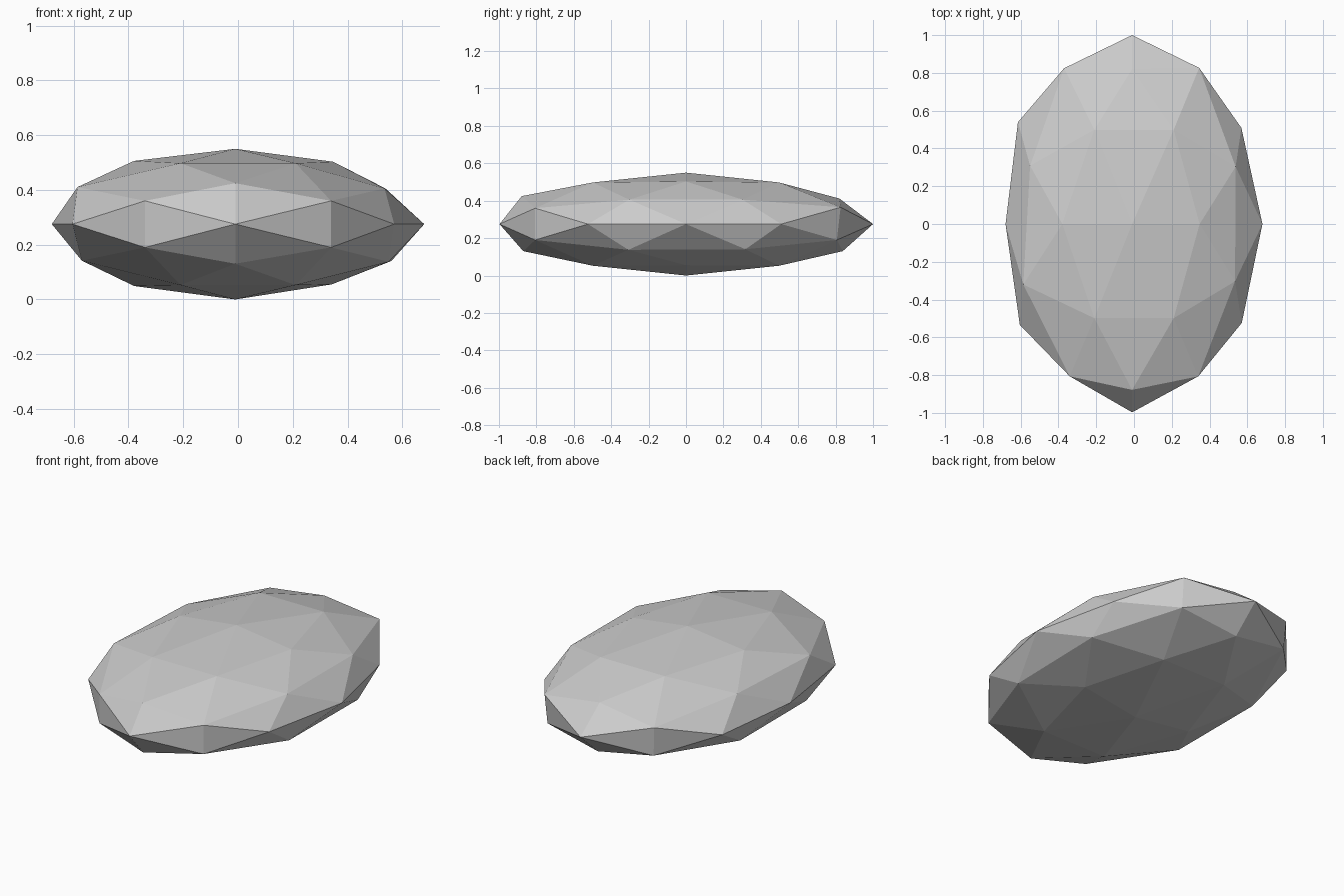
import bpy, bmesh
from mathutils import Vector

if "Cube" in bpy.data.objects:
    bpy.data.objects.remove(bpy.data.objects["Cube"])

HALF = Vector((0.68, 0.997, 0.275))    # half sizes of the flattened stone
PHI = (1 + 5 ** 0.5) / 2

# Directions of a once-subdivided icosahedron with its two-fold axes on x, y, z
base = []
signs = (-1, 1)
for turn in range(3):
    def cyc(a, b, c):
        v = [a, b, c]
        return Vector(v[-turn:] + v[:-turn]).normalized()
    for s in signs:
        base.append(cyc(s, 0, 0))
        for t in signs:
            base.append(cyc(s, 0, t * PHI))
            for u in signs:
                base.append(cyc(s * 0.309, t * 0.5, u * 0.809))

bm = bmesh.new()
for p in base:
    bm.verts.new(p)
bmesh.ops.convex_hull(bm, input=bm.verts[:])
bmesh.ops.recalc_face_normals(bm, faces=bm.faces[:])

# Small irregularities that make the stone look natural: direction -> offset
nudges = [
    ((.851, .526, 0), (-.01, -.015, 0)),
    ((.851, -.526, 0), (-.008, 0, 0)),
    ((-.851, -.526, 0), (-.026, -.01, 0)),
    ((-.851, .526, 0), (-.036, .015, 0)),
    ((.526, 0, .851), (-.01, 0, -.006)),
    ((.526, 0, -.851), (-.015, 0, .014)),
    ((-.526, 0, .851), (-.022, 0, -.003)),
    ((-.526, 0, -.851), (-.022, 0, .008)),
    ((.809, .309, .5), (-.012, -.005, -.007)),
    ((.809, -.309, .5), (-.015, .005, -.007)),
    ((.809, .309, -.5), (.01, .01, .003)),
    ((-.809, -.309, .5), (-.036, -.012, -.002)),
    ((-.809, .309, -.5), (-.02, 0, .004)),
    ((-.809, -.309, -.5), (-.02, 0, .004)),
    ((.5, .809, .309), (.005, .02, .005)),
    ((-.5, .809, .309), (-.03, .018, 0)),
    ((-.5, .809, -.309), (-.02, .01, 0)),
    ((0, -.851, .526), (0, -.03, .005)),
    ((0, .851, .526), (0, -.028, -.008)),
    ((0, -.851, -.526), (0, -.022, 0)),
    ((0, .851, -.526), (0, -.01, 0)),
]
offsets = {}
for direction, offset in nudges:
    d = Vector(direction)
    offsets[min(bm.verts, key=lambda v: (v.co - d).length)] = Vector(offset)

for v in bm.verts:
    centre_shift = -0.01 if abs(v.co.x) < 0.01 else 0
    v.co = v.co * HALF + Vector((centre_shift, 0.003 if v.co.y > 0.99 else 0, HALF.z))
    v.co += offsets.get(v, Vector())

# Stone object, flat shaded, plain grey
mesh = bpy.data.meshes.new("stone")
bm.to_mesh(mesh)
bm.free()
grey = bpy.data.materials.new("stone grey")
grey.diffuse_color = (0.6, 0.6, 0.6, 1)
grey.use_nodes = True
grey.node_tree.nodes["Principled BSDF"].inputs["Base Color"].default_value = grey.diffuse_color
mesh.materials.append(grey)
stone = bpy.data.objects.new("stone", mesh)
bpy.context.collection.objects.link(stone)
